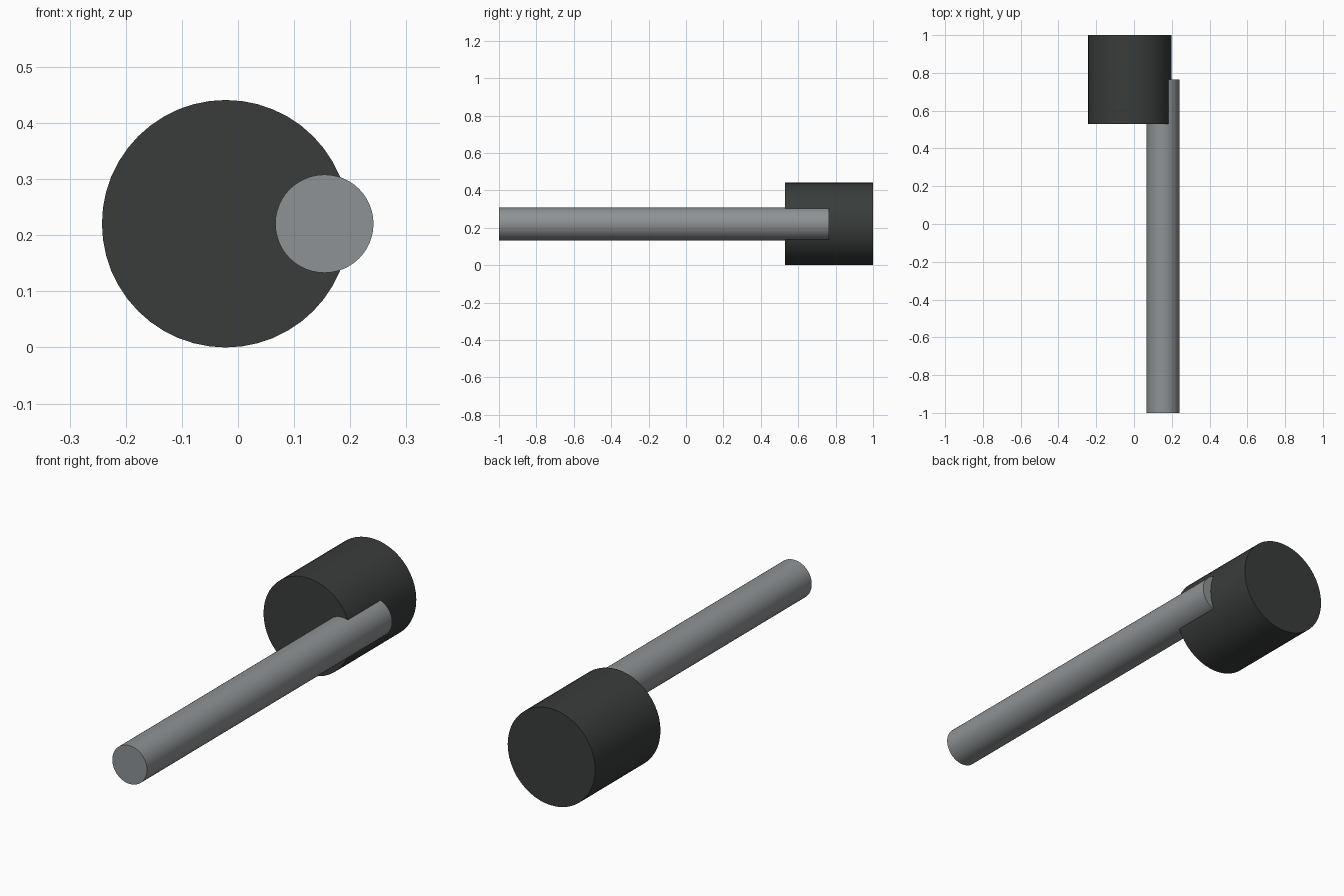
import bpy
import math

if "Cube" in bpy.data.objects:
    bpy.data.objects.remove(bpy.data.objects["Cube"])


def material(name, color):
    mat = bpy.data.materials.new(name)
    mat.diffuse_color = (*color, 1.0)
    mat.use_nodes = True
    mat.node_tree.nodes["Principled BSDF"].inputs["Base Color"].default_value = mat.diffuse_color
    return mat


def cylinder_along_y(name, x, z, radius, y0, y1, mat, sides=48):
    bpy.ops.mesh.primitive_cylinder_add(
        vertices=sides, radius=radius, depth=y1 - y0,
        location=(x, (y0 + y1) / 2, z), rotation=(math.pi / 2, 0, 0))
    obj = bpy.context.object
    obj.name = name
    obj.data.materials.append(mat)
    bpy.ops.object.shade_smooth_by_angle(angle=math.radians(30))
    return obj


dark = material("dark_rubber", (0.04, 0.046, 0.044))
steel = material("steel", (0.27, 0.29, 0.30))

# Heavy head at the back
cylinder_along_y("head", -0.022, 0.2205, 0.2205, 0.53, 1.0, dark)

# Off-centre rod, sunk halfway into the head
cylinder_along_y("rod", 0.154, 0.2205, 0.0875, -1.0, 0.765, steel)
